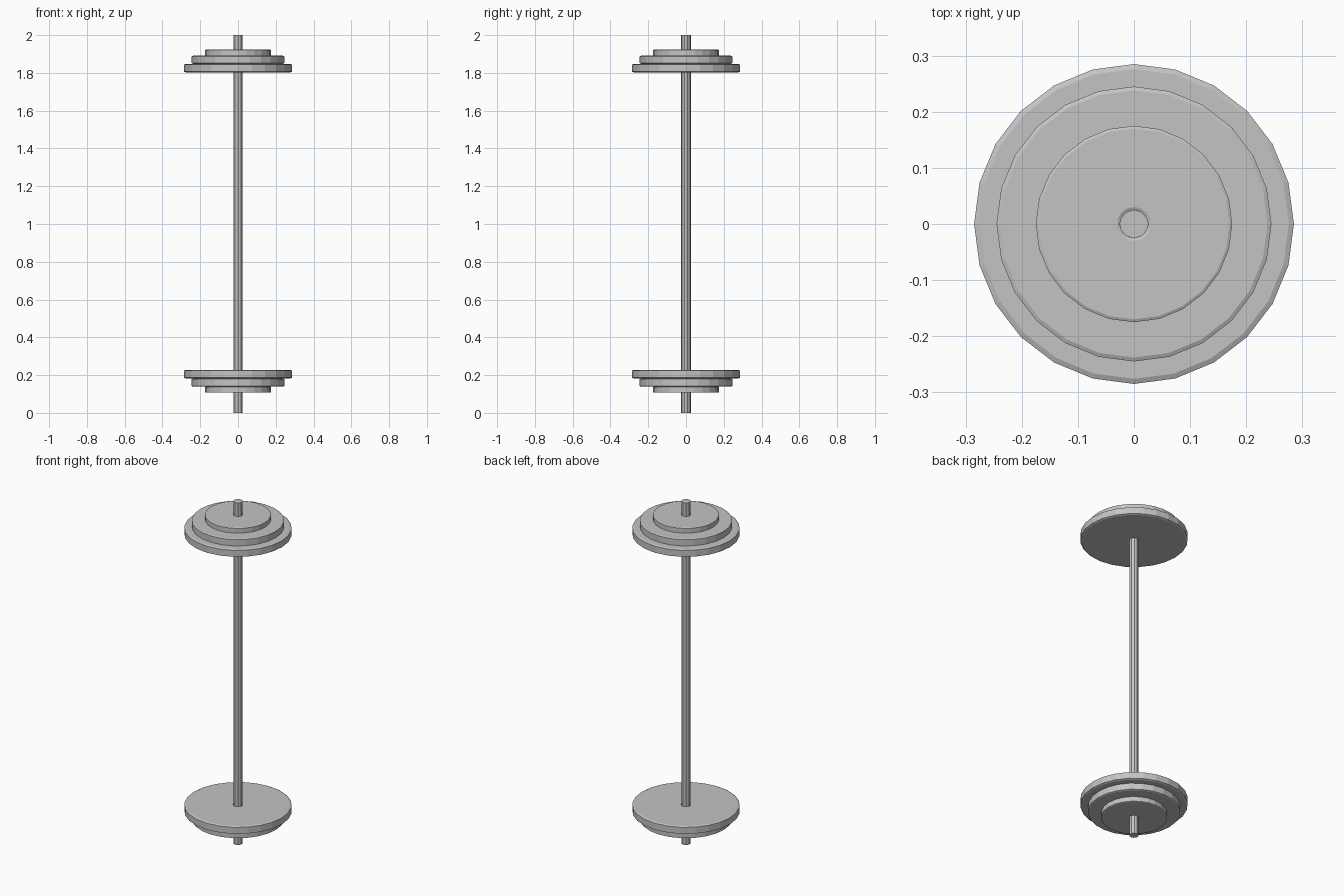
import bpy, bmesh, math

if "Cube" in bpy.data.objects:
    bpy.data.objects.remove(bpy.data.objects["Cube"])

steel = bpy.data.materials.new("steel_grey")
steel.diffuse_color = (0.55, 0.55, 0.55, 1)
steel.use_nodes = True
steel.node_tree.nodes["Principled BSDF"].inputs["Base Color"].default_value = steel.diffuse_color


def lathe(name, profile, sides, closed):
    """Spin an (r, z) profile around z; open profiles get end caps."""
    bm = bmesh.new()
    rings = [[bm.verts.new((r * math.sin(2 * math.pi * i / sides),
                            r * math.cos(2 * math.pi * i / sides), z))
              for i in range(sides)] for r, z in profile]
    pairs = list(zip(rings, rings[1:]))
    if closed:
        pairs.append((rings[-1], rings[0]))
    else:
        bm.faces.new(rings[0])
        bm.faces.new(rings[-1])
    for a, b in pairs:
        for i in range(sides):
            j = (i + 1) % sides
            bm.faces.new((a[i], a[j], b[j], b[i]))
    bmesh.ops.recalc_face_normals(bm, faces=bm.faces)
    mesh = bpy.data.meshes.new(name)
    bm.to_mesh(mesh)
    bm.free()
    mesh.materials.append(steel)
    obj = bpy.data.objects.new(name, mesh)
    bpy.context.collection.objects.link(obj)
    return obj


def plate(name, radius, z0, z1, bevel):
    """Weight disc with a centre hole and shallow chamfered rims."""
    hole, drop = 0.025, bevel * 0.45
    lathe(name, [(hole, z0 + drop), (hole + bevel, z0),
                 (radius - bevel, z0), (radius, z0 + drop),
                 (radius, z1 - drop), (radius - bevel, z1),
                 (hole + bevel, z1), (hole, z1 - drop)], 24, True)


# Long bar
lathe("bar", [(0.0255, 0), (0.0255, 2)], 10, False)

# Three stacked weights at each end; the lower stack sits slightly further in
for size, radius, z0, z1, bevel in (("large", 0.285, 1.802, 1.848, 0.009),
                                    ("medium", 0.245, 1.848, 1.891, 0.007),
                                    ("small", 0.175, 1.891, 1.923, 0.005)):
    plate(size + "_plate_upper", radius, z0, z1, bevel)
    plate(size + "_plate_lower", radius, 2.03 - z1, 2.03 - z0, bevel)
